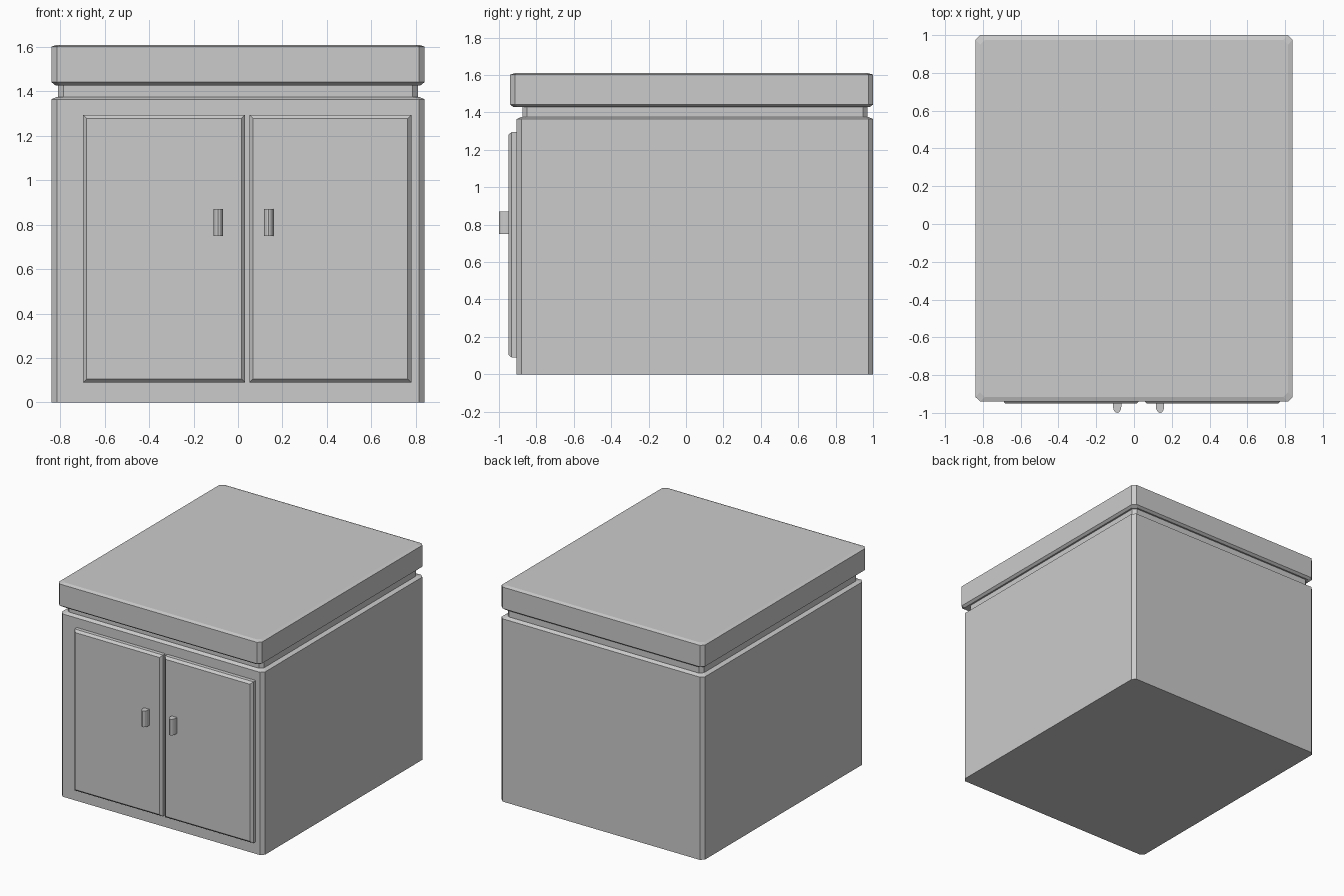
import bpy, bmesh, math

if "Cube" in bpy.data.objects:
    bpy.data.objects.remove(bpy.data.objects["Cube"])


def loft(name, rings):
    """Skin a stack of matching point rings and cap both ends."""
    bm = bmesh.new()
    loops = [[bm.verts.new(p) for p in ring] for ring in rings]
    n = len(loops[0])
    for a, b in zip(loops, loops[1:]):
        for i in range(n):
            j = (i + 1) % n
            bm.faces.new((a[i], a[j], b[j], b[i]))
    bm.faces.new(loops[0][::-1])
    bm.faces.new(loops[-1])
    bmesh.ops.recalc_face_normals(bm, faces=bm.faces)
    mesh = bpy.data.meshes.new(name)
    bm.to_mesh(mesh)
    bm.free()
    obj = bpy.data.objects.new(name, mesh)
    bpy.context.collection.objects.link(obj)
    return obj


def octagon(x, y0, y1, z, inset=0.0, c=0.025):
    """Horizontal rectangle with cut corners."""
    x, y0, y1 = x - inset, y0 + inset, y1 - inset
    return [(-x + c, y0, z), (x - c, y0, z), (x, y0 + c, z), (x, y1 - c, z),
            (x - c, y1, z), (-x + c, y1, z), (-x, y1 - c, z), (-x, y0 + c, z)]


def rect(x0, x1, z0, z1, y, inset=0.0):
    """Upright rectangle facing the front."""
    return [(x0 + inset, y, z0 + inset), (x1 - inset, y, z0 + inset),
            (x1 - inset, y, z1 - inset), (x0 + inset, y, z1 - inset)]


# Cabinet body with cut corners and a shallow top bevel
body = (0.84, -0.905, 1.0)
loft("cabinet_body", [octagon(*body, 0), octagon(*body, 1.365),
                      octagon(*body, 1.376, 0.025)])

# Recessed neck under the counter
neck = (0.81, -0.875, 0.97)
loft("recessed_neck", [octagon(*neck, 1.37), octagon(*neck, 1.435)])

# Counter slab overhanging the front
slab = (0.84, -0.94, 1.0)
loft("counter_top", [octagon(*slab, 1.428, 0.018), octagon(*slab, 1.442),
                     octagon(*slab, 1.602), octagon(*slab, 1.61, 0.025)])

# Bevelled doors
for side, x0, x1 in (("left", -0.697, 0.032), ("right", 0.051, 0.78)):
    loft(side + "_door", [rect(x0, x1, 0.09, 1.295, -0.90),
                          rect(x0, x1, 0.09, 1.295, -0.933),
                          rect(x0, x1, 0.09, 1.295, -0.95, 0.016)])

# Handles with rounded fronts
for side, cx in (("left", -0.089), ("right", 0.138)):
    profile = [(cx + 0.022, -0.945)]
    for i in range(9):
        a = math.pi * i / 8
        profile.append((cx + 0.022 * math.cos(a), -0.965 - 0.035 * math.sin(a)))
    profile.append((cx - 0.022, -0.945))
    loft(side + "_handle", [[(x, y, z) for x, y in profile] for z in (0.75, 0.87)])
